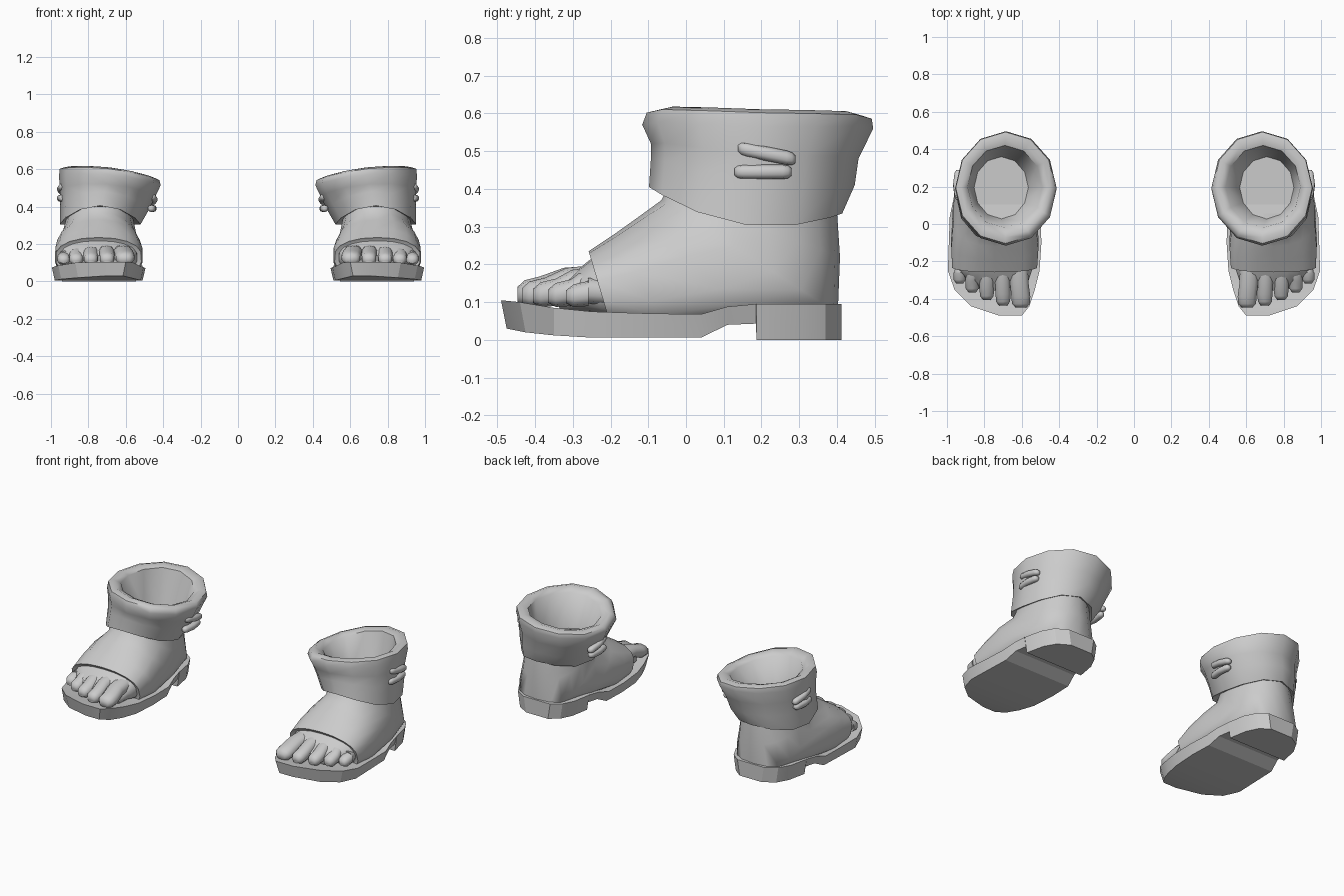
import bpy, bmesh
from math import sin, cos, pi, radians
from mathutils import Vector as V


def loft(name, rings, angle=38):
    """Skin closed rings, cap both ends, mirror to make the pair."""
    bm = bmesh.new()
    rows = [[bm.verts.new(p) for p in r] for r in rings]
    n = len(rows[0])
    for a, b in zip(rows, rows[1:]):
        for i in range(n):
            j = (i + 1) % n
            bm.faces.new((a[i], a[j], b[j], b[i]))
    bm.faces.new(rows[0])
    bm.faces.new(rows[-1])
    bmesh.ops.recalc_face_normals(bm, faces=bm.faces[:])
    me = bpy.data.meshes.new(name)
    bm.to_mesh(me)
    bm.free()
    me.shade_smooth()
    me.set_sharp_from_angle(angle=radians(angle))
    ob = bpy.data.objects.new(name, me)
    bpy.context.collection.objects.link(ob)
    ob.modifiers.new("pair", 'MIRROR').use_mirror_merge = False
    return ob


def oval(c, u, v, n_front=2.0, n_back=2.0, segs=16):
    """Superellipse ring; u points to the front half."""
    c, u, v = V(c), V(u), V(v)
    pts = []
    for i in range(segs):
        a = 2 * pi * i / segs
        ca, sa = cos(a), sin(a)
        n = n_front if ca > 0 else n_back
        f = lambda t: (1 if t > 0 else -1) * abs(t) ** (2 / n)
        pts.append(c + u * f(ca) + v * f(sa))
    return pts


def fan(front, back, xi, xo, nf, nb, segs=18):
    """Ring spanning a front (y, z) point and a back (y, z) point."""
    f, b = V((0, *front)), V((0, *back))
    c = (f + b) / 2 + V(((xi + xo) / 2, 0, 0))
    return oval(c, (f - b) / 2, ((xo - xi) / 2, 0, 0), nf, nb, segs)


def tube(name, path, segs=10):
    """Rounded tube running along y: path of (x, y, z, rx, rz)."""
    loft(name, [oval((x, y, z), (0, 0, rz), (rx, 0, 0), 2.3, 2.3, segs)
                for x, y, z, rx, rz in path], 60)


# Sole with raised arch and block heel: y, inner x, outer x, top z, bottom z
sole = [(-.49, .60, .72, .105, .03), (-.44, .56, .87, .10, .02),
        (-.35, .53, .96, .085, .012), (-.25, .505, .995, .075, .006),
        (-.10, .495, .99, .07, .006), (.04, .50, .985, .068, .006),
        (.11, .515, .97, .088, .04), (.185, .53, .955, .095, .043),
        (.187, .53, .955, .095, 0), (.30, .55, .93, .095, 0),
        (.37, .585, .89, .095, 0), (.412, .64, .82, .095, 0)]
loft("sole", [[(xi, y, zt), (xo, y, zt),
               (xo - .015, y + (.015 if y < -.4 else 0), zb),
               (xi + .015, y + (.015 if y < -.4 else 0), zb)]
              for y, xi, xo, zt, zb in sole], 22)

# Open-toed upper, rings fanning from the toe opening round to the ankle
loft("upper", [
    fan((-.245, .22), (-.195, .04), .53, .96, 2.2, 3.5),
    fan((-.258, .235), (-.20, .04), .515, .975, 2.2, 3.5),
    fan((-.19, .28), (-.05, .03), .508, .98, 2.2, 4),
    fan((-.12, .33), (.18, .055), .522, .97, 2.2, 4),
    fan((-.065, .37), (.402, .07), .54, .945, 2.1, 2.6),
    fan((-.055, .39), (.408, .22), .555, .925, 2.1, 2.15),
    fan((-.045, .40), (.400, .34), .56, .915, 2, 2)], 50)

# Forefoot filling the opening and webbing the toes
loft("forefoot", [
    fan((-.20, .24), (-.18, .05), .535, .955, 2.2, 3.5),
    fan((-.255, .212), (-.22, .06), .54, .95, 2.2, 3.5),
    fan((-.30, .175), (-.255, .07), .555, .91, 2.3, 3.5),
    fan((-.355, .14), (-.33, .07), .575, .83, 2.4, 3.5)], 50)

# Toes, big to little: root x, tip x, tip y, width radius, root z, height radius
toes = [(.62, .605, -.447, .053, .160, .040), (.705, .70, -.435, .042, .165, .038),
        (.785, .787, -.405, .041, .158, .037), (.86, .865, -.365, .039, .145, .036),
        (.92, .932, -.318, .036, .125, .034)]
for k, (x0, x1, yt, rx, zr, rz) in enumerate(toes):
    mid = (-.2 + yt) / 2
    zt = .086 + rz
    tube(f"toe_{k + 1}", [
        (x0, -.20, zr, rx, rz),
        ((x0 + x1) / 2, mid, (zr + zt) / 2 + .008, rx * .98, rz),
        (x1, yt + .06, zt + .003, rx, rz * .98),
        (x1, yt + .02, zt - .003, rx * .93, rz * .88),
        (x1, yt, zt - .006, rx * .55, rz * .5)])

# Flared folded cuff: cx, cy, rx, ry, z, x tilt, y tilt, front/back lift
cuff = [(.735, .17, .17, .20, .33, 0, -.03, .05),
        (.737, .158, .216, .256, .305, 0, -.035, .065),
        (.713, .177, .238, .270, .40, .015, -.035, .045),
        (.697, .182, .256, .275, .475, .02, -.02, .025),
        (.685, .190, .272, .306, .54, .025, -.005, .025),
        (.687, .194, .266, .298, .572, .03, -.008, .022),
        (.688, .195, .238, .265, .583, .028, -.007, .020),
        (.69, .20, .20, .22, .565, .025, 0, .02),
        (.71, .195, .145, .165, .38, 0, 0, 0)]
rings = []
for cx, cy, rx, ry, z, tx, ty, q in cuff:
    ring = []
    for i in range(12):
        c, s = cos(i * pi / 6), sin(i * pi / 6)
        ring.append((cx + rx * c, cy + ry * s, z + tx * c + ty * s + q * s * s))
    rings.append(ring)
loft("cuff", rings, 50)

# Two padded straps on each side of the cuff
for side, x, dz, lean in (("outer", .948, 0, -.012), ("inner", .450, -.055, .012)):
    for k, (za, zb, y0) in enumerate(((.508, .478, .138), (.445, .445, .128))):
        path = []
        for t, r in ((0, .5), (.06, .88), (.15, 1), (.5, 1), (.85, 1), (.94, .88), (1, .5)):
            drop = lean * (.8 * abs(2 * t - 1) + .4 * k * (side == "inner"))
            path.append((x + drop, y0 + .152 * t, za + (zb - za) * t + dz,
                         .02 * r, .019 * r))
        tube(f"{side}_strap_{k + 1}", path)
